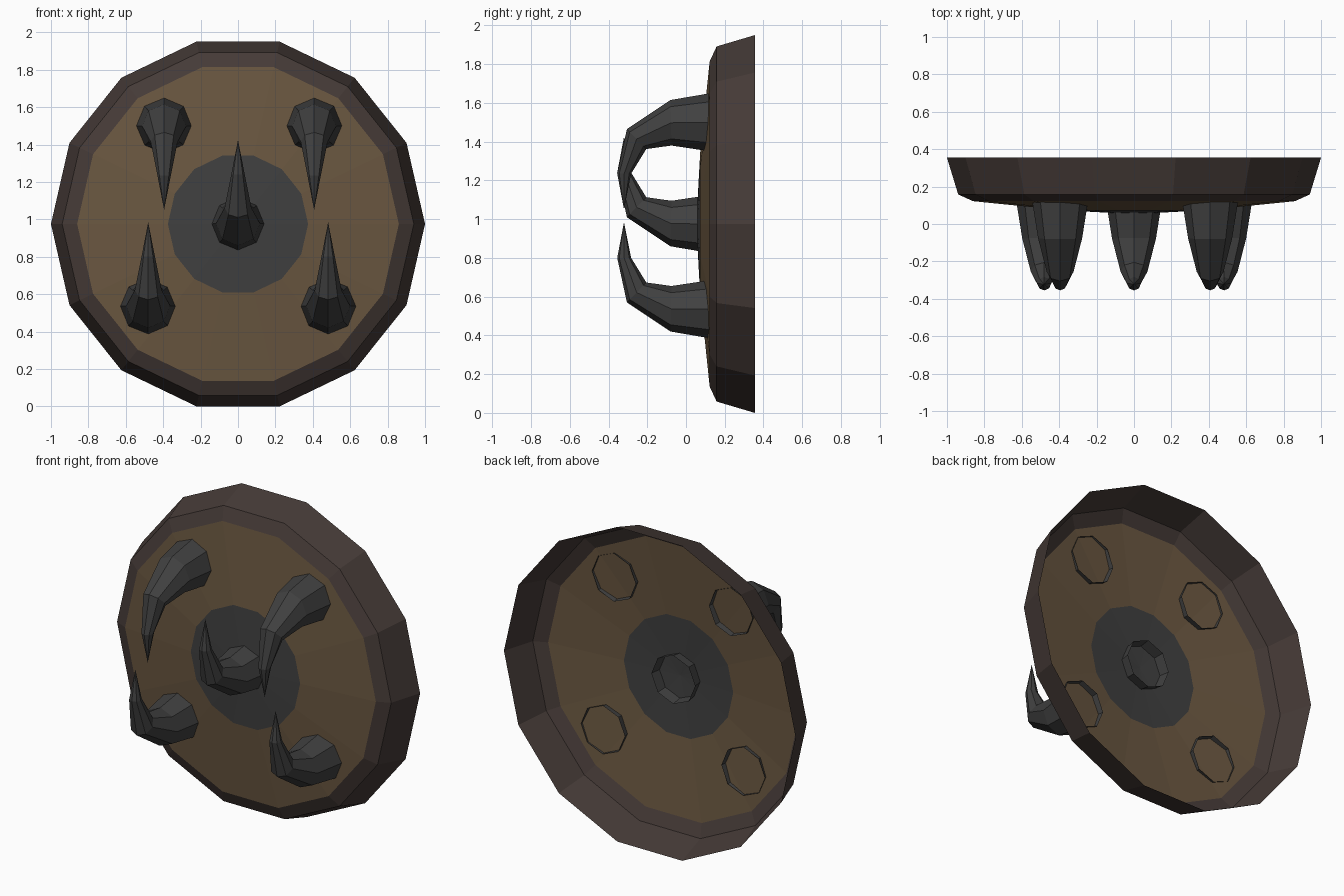
import bpy, bmesh, math
from mathutils import Vector

if "Cube" in bpy.data.objects:
    bpy.data.objects.remove(bpy.data.objects["Cube"])

CZ = 0.975  # height of the shield centre


def material(name, col):
    m = bpy.data.materials.new(name)
    m.diffuse_color = (*col, 1)
    m.use_nodes = True
    m.node_tree.nodes["Principled BSDF"].inputs["Base Color"].default_value = m.diffuse_color
    return m


wood = material("tan hide", (0.145, 0.096, 0.052))
rim = material("brown rim", (0.060, 0.043, 0.038))
iron = material("dark iron", (0.051, 0.051, 0.051))


def loft(name, rings, mats, tip=None, pick=None):
    """Joins rings of points, open at the first ring and closed to a tip point."""
    bm = bmesh.new()
    loops = [[bm.verts.new(p) for p in r] for r in rings]
    end = bm.verts.new(tip)
    n = len(loops[0])
    for k in range(len(loops)):
        for i in range(n):
            j = (i + 1) % n
            if k + 1 < len(loops):
                f = bm.faces.new((loops[k][i], loops[k][j], loops[k + 1][j], loops[k + 1][i]))
            else:
                f = bm.faces.new((loops[k][i], loops[k][j], end))
            f.material_index = pick[k] if pick else 0
    me = bpy.data.meshes.new(name)
    bm.to_mesh(me)
    bm.free()
    for m in mats:
        me.materials.append(m)
    ob = bpy.data.objects.new(name, me)
    bpy.context.collection.objects.link(ob)
    return ob


# Shield: open 14-sided shell, rings of (radius, y) from the back edge to the middle
def disc_ring(r, y, n=14):
    return [(r * math.cos(2 * math.pi * i / n), y, CZ + r * math.sin(2 * math.pi * i / n))
            for i in range(n)]


profile = [(1.0, 0.355), (0.94, 0.158), (0.86, 0.122), (0.375, 0.073)]
loft("shield", [disc_ring(*p) for p in profile], [rim, wood, iron],
     tip=(0, 0.053, CZ), pick=[0, 0, 1, 2])

# Horn: eight-sided rings of (outer y, z) and (inner y, z), relative to the base centre
HORN = [((0.125, -0.150), (0.125, 0.150)),
        ((-0.080, -0.115), (-0.075, 0.120)),
        ((-0.305, 0.035), (-0.205, 0.138)),
        ((-0.355, 0.265), (-0.283, 0.265))]


def horn(name, x, z, up=1):
    rings = []
    for a, b in HORN:
        a, b = Vector((x, a[0], z + up * a[1])), Vector((x, b[0], z + up * b[1]))
        mid, half = (a + b) / 2, (b - a) / 2 * up
        side = Vector((half.length, 0, 0))
        rings.append([mid + side * math.cos(i * math.pi / 4) + half * math.sin(i * math.pi / 4)
                      for i in range(8)])
    loft(name, rings, [iron], tip=(x, -0.32, z + up * 0.45))


horn("centre_horn", 0, CZ)
horn("lower_left_horn", -0.48, 0.535)
horn("lower_right_horn", 0.482, 0.535)
horn("upper_left_horn", -0.395, 1.5, -1)
horn("upper_right_horn", 0.407, 1.5, -1)
